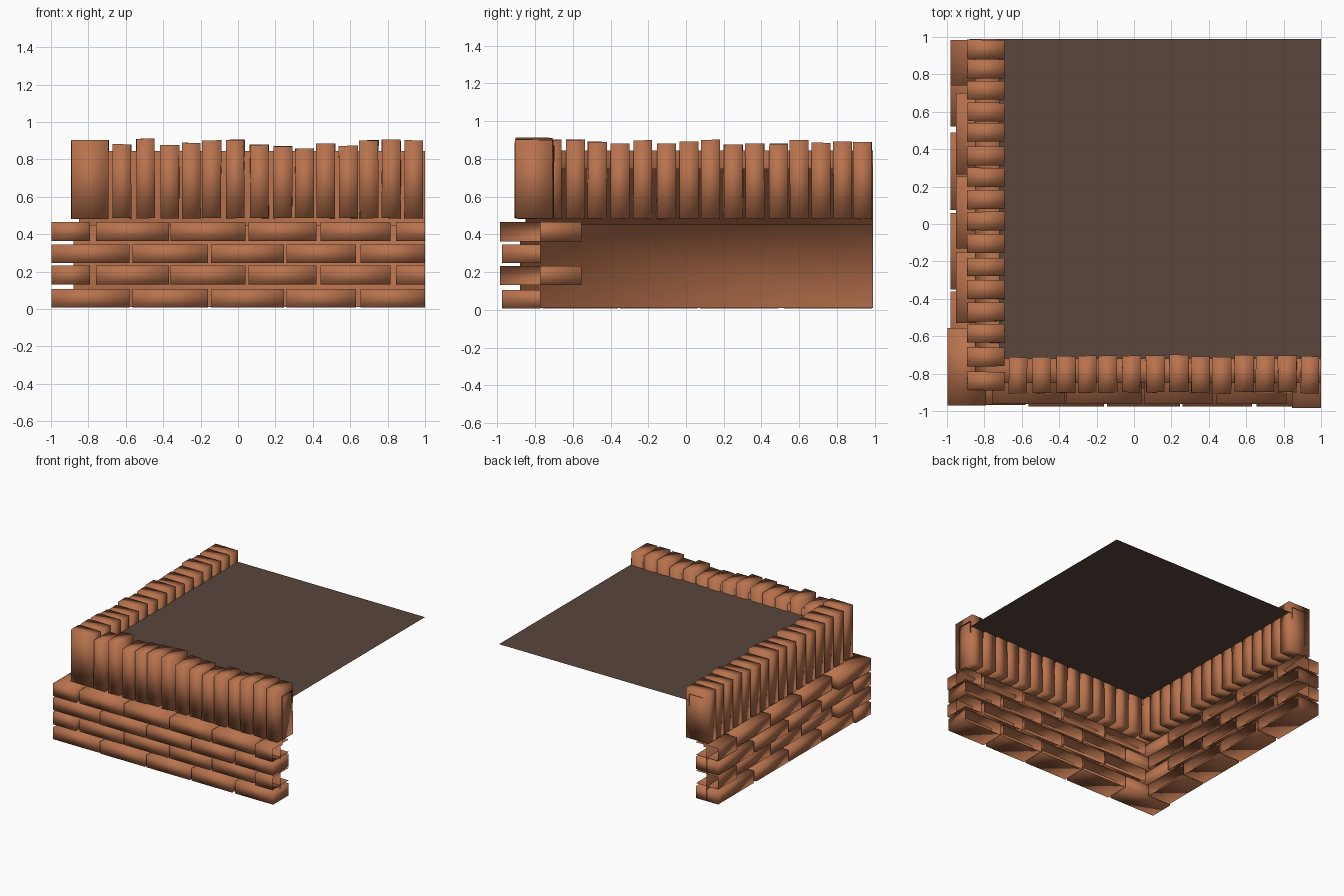
import bpy, bmesh, random
from mathutils import Matrix, Vector

if "Cube" in bpy.data.objects:
    bpy.data.objects.remove(bpy.data.objects["Cube"])

random.seed(4)

def material(name, col):
    m = bpy.data.materials.new(name)
    m.diffuse_color = (*col, 1)
    m.use_nodes = True
    m.node_tree.nodes["Principled BSDF"].inputs["Base Color"].default_value = m.diffuse_color
    return m

CLAY = material("clay", (0.48, 0.17, 0.075))
MORTAR = material("mortar", (0.46, 0.16, 0.07))
ROOF = material("roof_felt", (0.10, 0.062, 0.045))

def finish(bm, name, mat, smooth=True):
    me = bpy.data.meshes.new(name)
    bm.to_mesh(me)
    bm.free()
    me.materials.append(mat)
    for p in me.polygons:
        p.use_smooth = smooth
    ob = bpy.data.objects.new(name, me)
    bpy.context.collection.objects.link(ob)
    return ob

def brick(bm, lo, hi, wobble=0.0, open_dirs=()):
    """Box, optionally uneven; faces towards open_dirs are left out."""
    lo, hi = Vector(lo), Vector(hi)
    mat = Matrix.Translation((lo + hi) / 2) @ Matrix.Diagonal((*(hi - lo), 1))
    vs = bmesh.ops.create_cube(bm, size=1, matrix=mat)["verts"]
    faces = {f for v in vs for f in v.link_faces}
    gone = [max(faces, key=lambda f: f.calc_center_median().dot(Vector(d))) for d in open_dirs]
    if gone:
        bmesh.ops.delete(bm, geom=gone, context="FACES_ONLY")
    for v in vs:
        v.co += Vector([random.uniform(-wobble, wobble) for _ in range(3)])

# lying courses: z range, front splits in x, side splits in y
LONG_X = [(-0.565, -0.16), (-0.145, 0.245), (0.26, 0.63), (0.655, 1.0)]
SHORT_X = [(-0.76, -0.37), (-0.36, 0.04), (0.055, 0.42), (0.44, 0.815), (0.845, 1.0)]
LONG_Y = [(-0.76, -0.36), (-0.35, 0.06), (0.075, 0.49), (0.52, 0.985)]
SHORT_Y = [(-0.53, -0.15), (-0.13, 0.255), (0.265, 0.70), (0.74, 0.985)]
COURSES = [(0.008, 0.106), (0.13, 0.232), (0.247, 0.346), (0.363, 0.465)]

front, side, corner = bmesh.new(), bmesh.new(), bmesh.new()
for i, (z0, z1) in enumerate(COURSES):
    odd = i % 2
    for a, b in (SHORT_X if odd else LONG_X):
        cut = odd and b == 1.0          # cut half brick, end left open
        out = -0.985 if cut else (-0.962 if odd else -0.975)
        dirs = [(0, 1, 0), (1, 0, 0)] if cut else [(0, 1, 0)]
        brick(front, (a, out, z0), (b, -0.772, z1), open_dirs=dirs)
    for a, b in (SHORT_Y if odd else LONG_Y):
        cut = odd and b == 0.985
        out = -0.98 if cut or not odd else -0.953
        dirs = [(1, 0, 0), (0, 1, 0)] if cut else [(1, 0, 0)]
        brick(side, (out, a, z0), (-0.78, b, z1), open_dirs=dirs)
    # interlocking corner bricks
    if odd:
        brick(corner, (-0.998, -0.97, z0), (-0.79, -0.555, z1))
    else:
        brick(corner, (-0.998, -0.968, z0), (-0.58, -0.77, z1))
finish(front, "front_courses", CLAY)
finish(side, "side_courses", CLAY)
finish(corner, "corner_bricks", CLAY)

# upright bricks of the parapet
FRONT_X = [-.67, -.545, -.415, -.30, -.19, -.065, .065, .19, .305, .42, .54, .65, .77, .89]
FRONT_TOP = [.88, .91, .875, .89, .90, .905, .88, .87, .857, .885, .872, .90, .905, .90]
SIDE_Y = [.935, .83, .715, .60, .49, .365, .25, .13, .015, -.105, -.23, -.35, -.47, -.585, -.71, -.84]
SIDE_TOP = [.89, .89, .885, .90, .88, .88, .875, .90, .89, .88, .897, .88, .89, .90, .90, .905]
up_front, up_side = bmesh.new(), bmesh.new()
for x, top in zip(FRONT_X, FRONT_TOP):
    y = random.uniform(-0.007, 0.007)
    brick(up_front, (x, -0.902 + y, 0.485), (x + 0.1, -0.705 + y, top), 0.003)
for y, top in zip(SIDE_Y, SIDE_TOP):
    brick(up_side, (-0.892, y - 0.05, 0.482), (-0.692, y + 0.05, top), 0.002)
finish(up_front, "front_parapet_bricks", CLAY)
finish(up_side, "side_parapet_bricks", CLAY)

# mortar sheet: one open profile (offset, height) carried round the corner
PROFILE = [(-0.72, 0.745), (-0.72, 0.845), (-0.85, 0.845), (-0.85, 0.45), (-0.88, 0.45), (-0.88, 0.01)]
bm = bmesh.new()
rows = [[bm.verts.new(p) for p in ((1.0, d, z), (d, d, z), (d, 0.99, z))] for d, z in PROFILE]
for r, s in zip(rows, rows[1:]):
    for k in range(2):
        bm.faces.new((r[k], r[k + 1], s[k + 1], s[k]))
finish(bm, "mortar", MORTAR)

# flat roof
bm = bmesh.new()
bm.faces.new([bm.verts.new((x, y, 0.793)) for x, y in
              ((-0.72, -0.72), (1.0, -0.72), (1.0, 0.99), (-0.72, 0.99))])
finish(bm, "flat_roof", ROOF, smooth=False)
